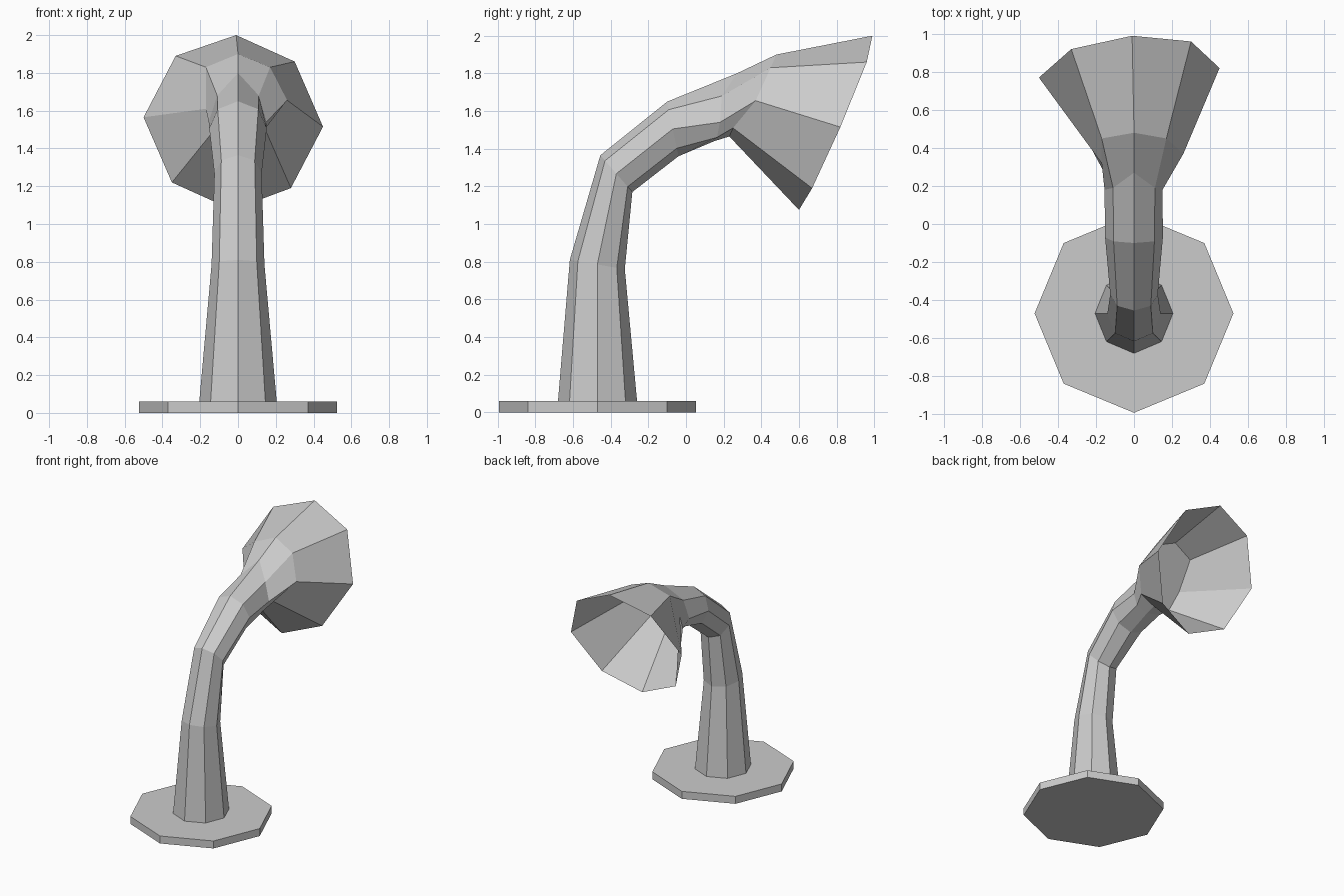
import bpy, math
from mathutils import Vector

if "Cube" in bpy.data.objects:
    bpy.data.objects.remove(bpy.data.objects["Cube"])


def ring(outer, inner, half_width):
    """Octagon given its outer and inner (y, z) points and its half width in x."""
    o, i = Vector((0, *outer)), Vector((0, *inner))
    c, u = (o + i) / 2, (o - i) / 2
    return [c + u * math.sin(k * math.pi / 4)
            + Vector((half_width * math.cos(k * math.pi / 4), 0, 0)) for k in range(8)]


def loft(name, rings, cap_first=False, cap_last=False):
    """Skin a stack of octagons with flat quads."""
    verts = [tuple(v) for r in rings for v in r]
    faces = [(8 * j + k, 8 * j + (k + 1) % 8, 8 * j + 8 + (k + 1) % 8, 8 * j + 8 + k)
             for j in range(len(rings) - 1) for k in range(8)]
    if cap_first:
        faces.append(tuple(range(7, -1, -1)))
    if cap_last:
        n = 8 * (len(rings) - 1)
        faces.append(tuple(range(n, n + 8)))
    mesh = bpy.data.meshes.new(name)
    mesh.from_pydata(verts, [], faces)
    obj = bpy.data.objects.new(name, mesh)
    bpy.context.collection.objects.link(obj)
    return obj


# Base plate
bpy.ops.mesh.primitive_cylinder_add(vertices=8, radius=0.523, depth=0.06,
                                    location=(0, -0.47, 0.03))
bpy.context.object.name = "base_plate"

# Bent neck: regular rings, then two slightly irregular hand-shaped ones
neck_top = [(0.15, 0.18, 1.54), (0.11, 0.19, 1.68), (0, 0.27, 1.80), (-0.11, 0.19, 1.68),
            (-0.155, 0.18, 1.54), (-0.11, 0.165, 1.46), (0, 0.15, 1.44), (0.11, 0.165, 1.46)]
throat = [(0.26, 0.37, 1.655), (0.17, 0.45, 1.83), (0, 0.48, 1.90), (-0.17, 0.45, 1.83),
          (-0.17, 0.32, 1.61), (-0.14, 0.24, 1.48), (0, 0.23, 1.465), (0.14, 0.25, 1.51)]
loft("neck", [
    ring((-0.68, 0.06), (-0.26, 0.06), 0.205),
    ring((-0.617, 0.81), (-0.325, 0.76), 0.14),
    ring((-0.455, 1.365), (-0.285, 1.17), 0.125),
    ring((-0.10, 1.65), (-0.04, 1.36), 0.152),
    neck_top, throat], cap_last=True)

# Flared open horn
rim = [(0.45, 0.82, 1.515), (0.30, 0.96, 1.86), (-0.01, 0.99, 2.0), (-0.33, 0.92, 1.89),
       (-0.50, 0.77, 1.565), (-0.35, 0.63, 1.22), (-0.03, 0.60, 1.075), (0.28, 0.67, 1.19)]
loft("horn", [throat, rim])
